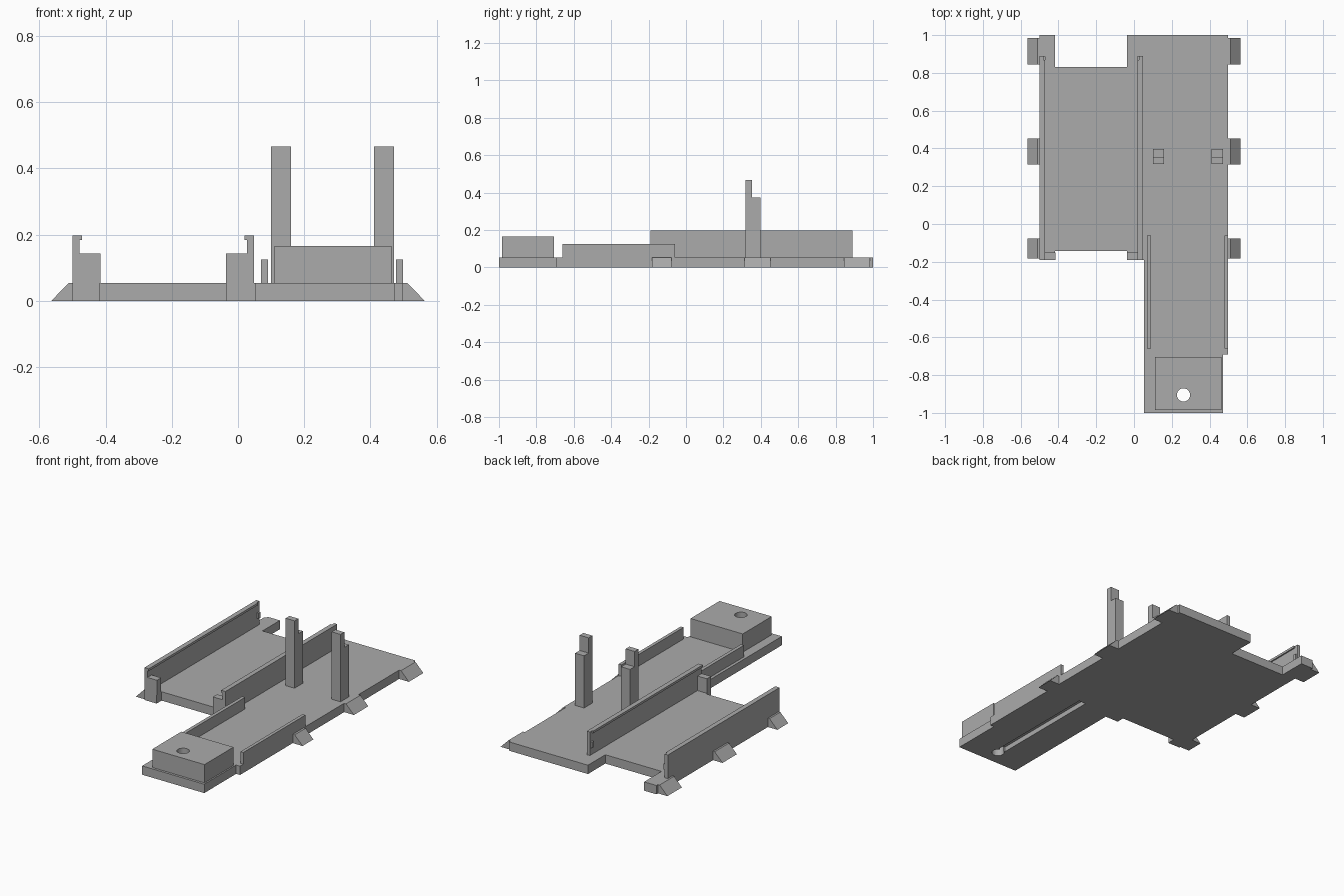
import bpy
import bmesh
from mathutils import Matrix, Vector

cube = bpy.data.objects.get("Cube")
if cube:
    bpy.data.objects.remove(cube, do_unlink=True)

grey = bpy.data.materials.new("plain grey")
grey.use_nodes = True
colour = (0.41, 0.41, 0.41, 1)
grey.diffuse_color = colour
grey.node_tree.nodes["Principled BSDF"].inputs["Base Color"].default_value = colour

PLATE = 0.054   # plate thickness


def add_object(name, bm):
    bmesh.ops.recalc_face_normals(bm, faces=bm.faces)
    mesh = bpy.data.meshes.new(name)
    bm.to_mesh(mesh)
    bm.free()
    mesh.materials.append(grey)
    obj = bpy.data.objects.new(name, mesh)
    bpy.context.collection.objects.link(obj)
    return obj


def prism(name, points, axis, start, end):
    """Extrude a 2D outline along an axis: z takes (x, y), y takes (x, z), x takes (y, z)."""
    place = {"z": lambda a, b: (a, b, start),
             "y": lambda a, b: (a, start, b),
             "x": lambda a, b: (start, a, b)}[axis]
    bm = bmesh.new()
    face = bm.faces.new([bm.verts.new(place(a, b)) for a, b in points])
    grown = bmesh.ops.extrude_face_region(bm, geom=[face])
    direction = Vector([float(axis == k) for k in "xyz"]) * (end - start)
    verts = [g for g in grown["geom"] if isinstance(g, bmesh.types.BMVert)]
    bmesh.ops.translate(bm, verts=verts, vec=direction)
    return add_object(name, bm)


def box(name, x, y, z):
    return prism(name, [(x[0], y[0]), (x[1], y[0]), (x[1], y[1]), (x[0], y[1])], "z", *z)


def cut(target, cutter):
    mod = target.modifiers.new(cutter.name, "BOOLEAN")
    mod.operation = "DIFFERENCE"
    mod.solver = "EXACT"
    mod.object = cutter
    cutter.hide_render = True
    cutter.hide_viewport = True


# Base plate with notched back and long front arm
base = prism("base_plate", [
    (-0.5, -0.19), (-0.417, -0.19), (-0.417, -0.142), (-0.037, -0.142),
    (-0.037, -0.19), (0.052, -0.19), (0.052, -1), (0.472, -1),
    (0.472, -0.692), (0.498, -0.692), (0.498, 1), (-0.037, 1),
    (-0.037, 0.832), (-0.417, 0.832), (-0.417, 1), (-0.5, 1)], "z", 0, PLATE)

# Raised block on the arm
block = box("front_block", (0.11, 0.463), (-0.985, -0.705), (PLATE, 0.166))

# Round hole through block and plate, and cable channel underneath
bm = bmesh.new()
bmesh.ops.create_cone(bm, cap_ends=True, segments=32, radius1=0.035, radius2=0.035,
                      depth=1, matrix=Matrix.Translation((0.262, -0.905, 0)))
hole = add_object("hole_cutter", bm)
channel = box("channel_cutter", (0.238, 0.286), (-0.872, -0.15), (-0.1, 0.03))
cut(base, hole)
cut(block, hole)
cut(base, channel)

# Bay side rails with an inner lip, an end stop and a small catch
for side, outer, inward in (("right", -0.5, 1), ("left", 0.048, -1)):
    def span(a, b):
        return sorted((outer + inward * a, outer + inward * b))
    box(side + "_bay_rail", span(0, 0.021), (-0.19, 0.89), (PLATE, 0.198))
    box(side + "_rail_lip", span(0.021, 0.029), (-0.19, 0.868), (0.184, 0.198))
    box(side + "_rail_catch", span(0.021, 0.032), (0.868, 0.886), (0.1, 0.135))
    box(side + "_end_stop", span(0.021, 0.085), (-0.19, -0.15), (PLATE, 0.143))

# Low guide rails along the arm
for side, x in (("right", (0.07, 0.091)), ("left", (0.478, 0.498))):
    box(side + "_arm_guide", x, (-0.66, -0.06), (PLATE, 0.125))

# Stepped upright posts
profile = [(0.318, PLATE), (0.398, PLATE), (0.398, 0.373),
           (0.354, 0.373), (0.354, 0.466), (0.318, 0.466)]
for side, x in (("right", 0.1), ("left", 0.411)):
    prism(side + "_post", profile, "x", x, x + 0.06)

# Sloped feet along both sides
for side, s in (("right", -1), ("left", 1)):
    wedge = [(s * 0.498, 0), (s * 0.564, 0), (s * 0.511, PLATE), (s * 0.498, PLATE)]
    for place, y0, y1 in (("front", -0.182, -0.077), ("middle", 0.314, 0.453),
                          ("back", 0.845, 0.985)):
        prism(f"{side}_{place}_foot", wedge, "y", y0, y1)
